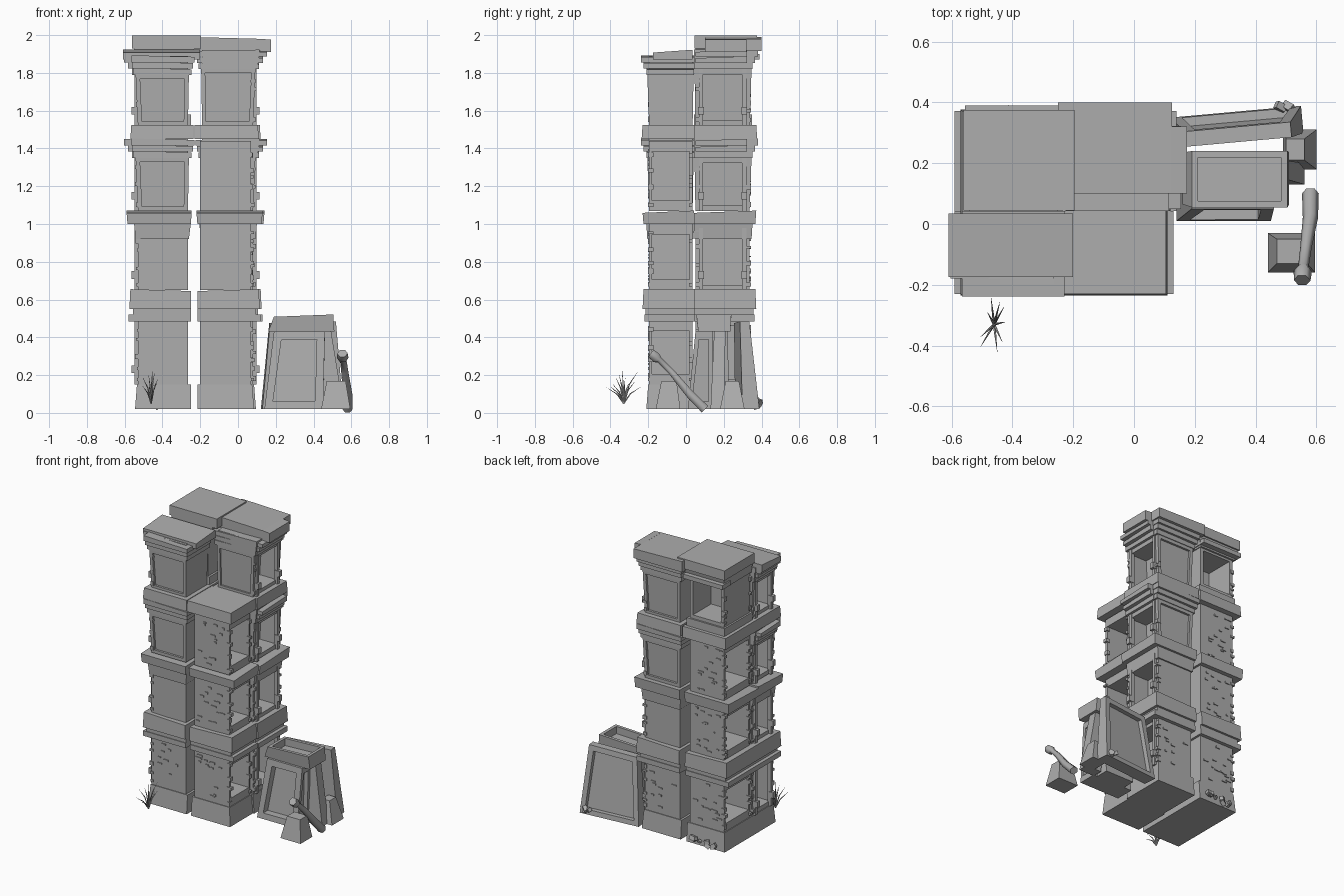
import bpy, bmesh, random
from mathutils import Vector

random.seed(4)
cube = bpy.data.objects.get("Cube")
if cube:
    bpy.data.objects.remove(cube)

stone = bpy.data.materials.new("grey stone")
stone.use_nodes = True
GREY = (0.42, 0.42, 0.42, 1)
stone.diffuse_color = GREY
bsdf = next(n for n in stone.node_tree.nodes if n.type == 'BSDF_PRINCIPLED')
bsdf.inputs["Base Color"].default_value = GREY
bsdf.inputs["Roughness"].default_value = 0.9


def finish(name, data):
    obj = bpy.data.objects.new(name, data)
    bpy.context.scene.collection.objects.link(obj)
    data.materials.append(stone)
    return obj


def hexahedron(bm, low, high, z0, z1, slope_x=0, slope_y=0):
    """Block from a bottom and a top rectangle (x0, x1, y0, y1)."""
    for v in bmesh.ops.create_cube(bm, size=2)["verts"]:
        r = high if v.co.z > 0 else low
        i, j = int(v.co.x > 0), int(v.co.y > 0)
        z = z1 + slope_x * (i - 0.5) + slope_y * (j - 0.5) if v.co.z > 0 else z0
        v.co = (r[i], r[2 + j], z)


def block(name, low, high, z0, z1, recess=(), slope_x=0, slope_y=0):
    """Block with recesses given as (direction, rim, extra sill, depth)."""
    bm = bmesh.new()
    hexahedron(bm, low, high, z0, z1, slope_x, slope_y)
    bm.normal_update()
    outer = list(bm.faces)
    for direction, rim, sill, depth in recess:
        d = Vector(direction)
        face = max(outer, key=lambda f: f.normal.dot(d))
        outer.remove(face)
        bmesh.ops.inset_individual(bm, faces=[face], thickness=rim)
        middle = face.calc_center_median().z
        for v in face.verts:
            v.co.z += sill if v.co.z < middle else -sill
        # Second inset of no width gives straight recess sides
        bmesh.ops.inset_individual(bm, faces=[face], thickness=0)
        for v in face.verts:
            v.co -= d * depth
    mesh = bpy.data.meshes.new(name)
    bm.to_mesh(mesh)
    bm.free()
    return finish(name, mesh)


def box(name, r, z0, z1, **kw):
    return block(name, r, r, z0, z1, **kw)


def grow(r, sx, sy, ox, oy, inner=0.015):
    """Widen a rectangle on its two outer sides, and slightly inside."""
    near = min(inner, 0.0075)
    return (r[0] - (ox if sx < 0 else inner), r[1] + (ox if sx > 0 else inner),
            r[2] - (oy if sy < 0 else near), r[3] + (oy if sy > 0 else near))


def cornice(name, r, sx, sy, z):
    """Stepped ledges over the outward faces."""
    for k in range(3):
        za, zb = z + 0.033 * k, z + 0.033 * (k + 1)
        side = grow(r, sx, sy, 0.03 + 0.022 * k, -0.015, 0)
        face = grow(r, sx, sy, 0.025 + 0.005 * k, 0.015 + 0.014 * k, 0.02 + 0.008 * k)
        box(f"{name}_side_ledge_{k + 1}", side, za, zb - 0.003, slope_y=0.01 * sy)
        box(f"{name}_face_ledge_{k + 1}", face, za, zb, slope_x=0.008 * sx)


def jambs(name, r, sx, z0, z1):
    """Posts with small knobs beside a side opening."""
    x = r[1] if sx > 0 else r[0]
    xa, xb = sorted((x - 0.01 * sx, x + 0.018 * sx))
    ka, kb = sorted((x, x + 0.035 * sx))
    for k, y in enumerate((r[2] + 0.018, r[3] - 0.04)):
        box(f"{name}_jamb_{k + 1}", (xa, xb, y, y + 0.022), z0, z1)
        box(f"{name}_knob_{k + 1}", (ka, kb, y - 0.004, y + 0.026), z0 + 0.06, z0 + 0.1)


def bricks(name, r, sx, sy, z0, z1, face_count):
    """Worn bricks along the outer corners and over the outer y face."""
    bm = bmesh.new()
    x = r[1] if sx > 0 else r[0]
    y, y_in = (r[3], r[2]) if sy > 0 else (r[2], r[3])
    for end, lap, w in ((y, 0.006, -0.022), (y_in, 0, 0.02)):
        z = z0 + 0.02
        while z < z1 - 0.04:
            h = random.uniform(0.012, 0.028)
            ya, yb = sorted((end + lap * sy, end + w * sy))
            xa, xb = sorted((x - 0.015 * sx, x + random.uniform(0.004, 0.017) * sx))
            hexahedron(bm, (xa, xb, ya, yb), (xa, xb, ya, yb), z, z + h)
            z += h + random.uniform(0.01, 0.09)
    for _ in range(face_count):
        w, h = random.uniform(0.015, 0.04), random.uniform(0.006, 0.014)
        a = random.uniform(r[0] + 0.01, r[1] - 0.05)
        z = random.uniform(z0 + 0.03, z1 - 0.04)
        ya, yb = sorted((y - 0.01 * sy, y + 0.006 * sy))
        hexahedron(bm, (a, a + w, ya, yb), (a, a + w, ya, yb), z, z + h)
    mesh = bpy.data.meshes.new(name)
    bm.to_mesh(mesh)
    bm.free()
    finish(name, mesh)


# Four stacked towers: footprint, outward signs, storeys, ornate or plain, top
towers = {
    "front_left": ((-0.53, -0.265, -0.195, 0.035), -1, -1, 4, True, 1.89),
    "front_right": ((-0.20, 0.07, -0.195, 0.035), 1, -1, 3, False, 1.44),
    "back_right": ((-0.19, 0.08, 0.05, 0.337), 1, 1, 4, True, 1.92),
    "back_left": ((-0.53, -0.265, 0.05, 0.337), -1, 1, 4, False, 1.87),
}
storeys = [(0.15, 0.49), (0.65, 1.0), (1.07, 1.45), (1.52, 1.92)]

for tower, (r, sx, sy, count, ornate, summit) in towers.items():
    side, face = (sx, 0, 0), (0, sy, 0)
    # Plinth
    block(tower + "_plinth", grow(r, sx, sy, 0.015, 0.015), grow(r, sx, sy, 0.005, 0.005),
          0.02, 0.15)
    # Walls with side openings and framed panels
    for n in range(count):
        z0, z1 = storeys[n]
        z1 = min(z1, summit)
        name = f"{tower}_storey_{n + 1}"
        crowned = ornate and n > 1
        top = z1 - 0.1 if crowned else z1
        cuts = []
        if ornate:
            cuts.append((side, 0.04, 0, 0.13))
        elif n < 3:
            cuts.append((side, 0.022, 0.04, 0.2))
        else:
            z0 = 1.58
            cuts.append((face, 0.035, 0, 0.2))
            box(name + "_sill", grow(r, sx, sy, 0.012, 0.012), 1.52, z0)
        if crowned:
            cuts.append((face, 0.032, 0, 0.015))
        if ornate and n == 3:
            cuts.append(((0, -sy, 0), 0.03, 0, 0.012))
        wide = grow(r, sx, sy, 0.012, 0.01, 0.005)
        block(name + "_wall", r, wide if crowned else r, z0, top, recess=cuts)
        if crowned:
            cornice(name, r, sx, sy, top)
            box(name + "_wall_head", r, top, z1)
        if ornate:
            jambs(name, r, sx, z0, top)
        if ornate and n == 1:
            block(name + "_neck", wide, grow(r, sx, sy, 0.02, 0.015), z1 - 0.08, z1)
        bricks(name + "_bricks", r, sx, sy, z0, top,
               (8 if n == 0 else 0) if ornate else (14 if n < 3 else 0))
    # Bands between the storeys
    box(tower + "_lower_band_foot", grow(r, sx, sy, 0.05, 0.025), 0.485, 0.52)
    box(tower + "_lower_band_core", grow(r, sx, sy, 0.025, 0.02), 0.52, 0.56)
    block(tower + "_lower_band", grow(r, sx, sy, 0.045, 0.035),
          grow(r, sx, sy, 0.04, 0.03), 0.55, 0.65, slope_x=0.01 * sx)
    block(tower + "_middle_band", grow(r, sx, sy, 0.055, 0.03),
          grow(r, sx, sy, 0.06, 0.035, 0.02), 1.0, 1.065, slope_y=0.012)
    block(tower + "_upper_band", grow(r, sx, sy, 0.04, 0.04, 0.03),
          grow(r, sx, sy, 0.035, 0.035, 0.03), 1.45, 1.525)

# Roofs
box("front_left_roof", (-0.61, -0.20, -0.175, 0.035), 1.87, 1.915, slope_y=0.015)
box("back_right_roof", (-0.25, 0.125, 0.10, 0.40), 1.915, 1.985, slope_x=-0.01)
box("back_right_roof_side", (0.12, 0.175, 0.10, 0.32), 1.91, 1.978, slope_x=-0.005)
block("back_left_neck", (-0.54, -0.26, 0.05, 0.35), (-0.55, -0.23, 0.05, 0.365), 1.86, 1.93)
box("back_left_roof_ledge", (-0.555, -0.25, 0.3, 0.39), 1.87, 1.9)
box("back_left_roof", (-0.56, -0.195, 0.045, 0.375), 1.93, 1.998)

# Ruined gate beside the tower
wall = block("ruin_back_wall", (-0.22, 0.21, -0.035, 0.055), (-0.18, 0.17, -0.045, 0.005),
             0.02, 0.48, recess=[((0, 1, 0), 0.05, 0, 0.03)], slope_x=0.01)
wall.location = (0.345, 0.315, 0)
wall.rotation_euler.z = 0.09
block("ruin_gate", (0.14, 0.45, 0.01, 0.14), (0.19, 0.46, 0.05, 0.14), 0.02, 0.43,
      recess=[((0, -1, 0), 0.06, 0, 0.05), ((1, 0, 0), 0.03, 0.02, 0.03)])
block("ruin_core", (0.2, 0.42, 0.13, 0.23), (0.22, 0.44, 0.13, 0.22), 0.02, 0.43)
block("ruin_end_pillar", (0.44, 0.56, 0.13, 0.2), (0.42, 0.49, 0.15, 0.21), 0.02, 0.45)
block("ruin_top_rim", (0.16, 0.51, 0.065, 0.235), (0.19, 0.505, 0.055, 0.24), 0.43, 0.515,
      recess=[((0, 0, 1), 0.03, 0, 0.05)], slope_x=0.012)

# Fallen stones
block("front_stone", (0.44, 0.595, -0.16, -0.03), (0.47, 0.57, -0.13, -0.05), 0.02, 0.17)
block("rear_stone", (0.49, 0.6, 0.18, 0.31), (0.5, 0.56, 0.21, 0.28), 0.02, 0.17)
for i in range(12):
    x, y = (random.uniform(-0.55, -0.25), 0.37) if i < 9 else (random.uniform(0.45, 0.52), 0.385)
    s = random.uniform(0.007, 0.014)
    pebble = box(f"pebble_{i + 1}", (-s * 1.4, s * 1.4, -s, s), -s, s)
    pebble.location = (x, y, random.uniform(0.035, 0.07))
    pebble.rotation_euler = [random.uniform(-0.6, 0.6) for _ in range(3)]


def tube(name, points, radii, depth):
    curve = bpy.data.curves.new(name, 'CURVE')
    curve.dimensions = '3D'
    curve.bevel_depth = depth
    curve.bevel_resolution = 1
    curve.use_fill_caps = True
    line = curve.splines.new('POLY')
    line.points.add(len(points) - 1)
    for p, co, radius in zip(line.points, points, radii):
        p.co = (*co, 1)
        p.radius = radius
    return finish(name, curve)


# Leaning post with a knob end
tube("leaning_post",
     [(0.58, 0.1, 0.02), (0.58, 0.02, 0.1), (0.565, -0.08, 0.22), (0.557, -0.14, 0.28),
      (0.555, -0.155, 0.29), (0.553, -0.185, 0.315)],
     [1.1, 1, 0.75, 0.7, 1.2, 1.1], 0.025)

# Grass tuft
for i in range(12):
    dx = random.uniform(-0.045, 0.045)
    dy = 0.09 * (i - 5.5) / 5.5
    h = random.uniform(0.1, 0.21) - abs(dy) * 0.4
    base = Vector((-0.46, -0.33, 0.05))
    tube(f"grass_blade_{i + 1}",
         [base, base + Vector((dx * 0.4, dy * 0.4, h * 0.6)), base + Vector((dx, dy, h))],
         [1, 0.8, 0.1], 0.004)
